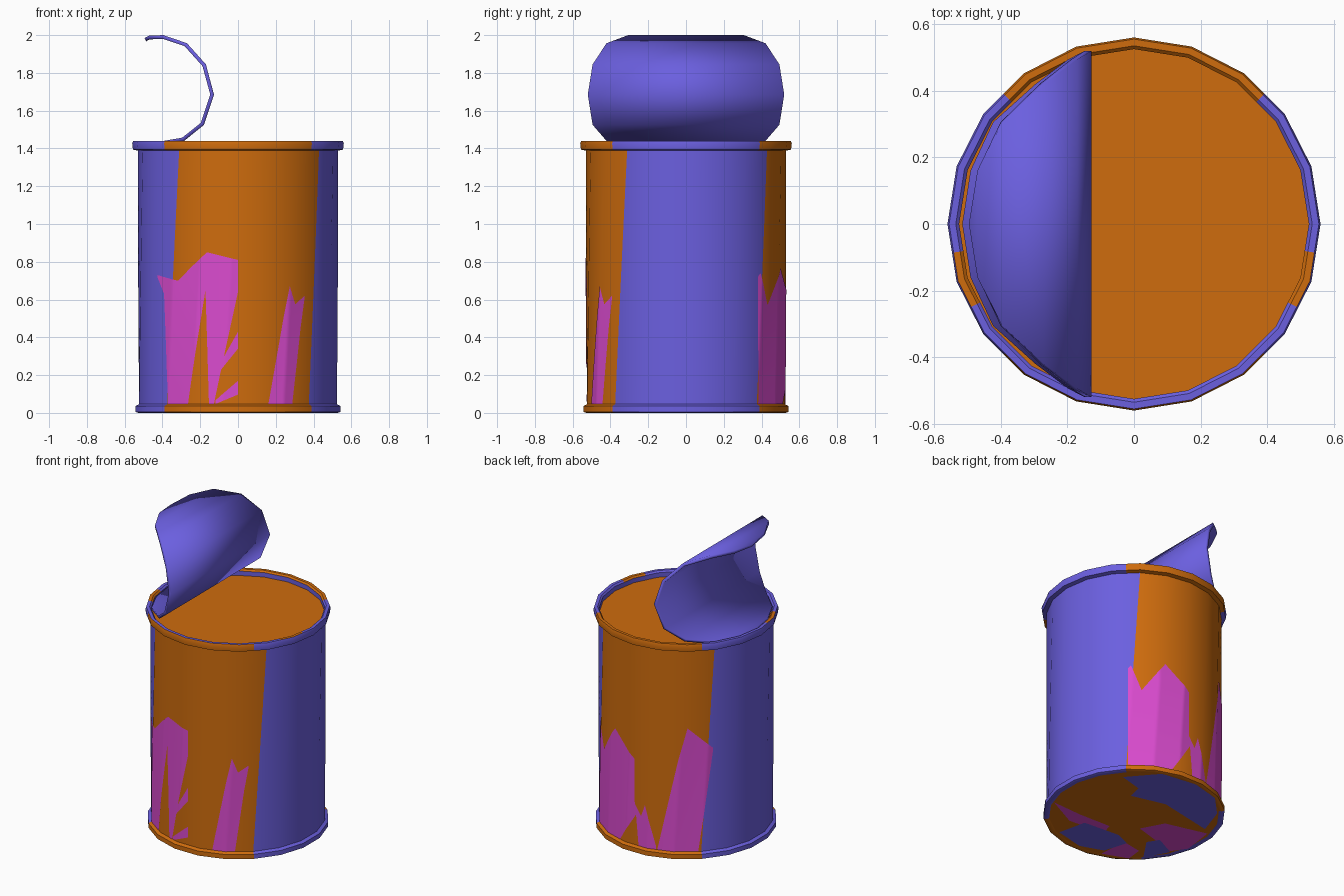
import bpy
from math import sin, cos, radians, floor

if "Cube" in bpy.data.objects:
    bpy.data.objects.remove(bpy.data.objects["Cube"])


def material(name, rgb):
    m = bpy.data.materials.new(name)
    m.diffuse_color = (*rgb, 1)
    m.use_nodes = True
    m.node_tree.nodes["Principled BSDF"].inputs["Base Color"].default_value = m.diffuse_color
    return m


METAL = material("metal", (0.147, 0.115, 0.74))
RUST = material("rust", (0.62, 0.15, 0.004))
LABEL = material("label", (0.70, 0.07, 0.62))


def make(name, verts, faces, mats, ids=None, smooth=40):
    me = bpy.data.meshes.new(name)
    me.from_pydata(verts, [], faces)
    ob = bpy.data.objects.new(name, me)
    bpy.context.collection.objects.link(ob)
    for m in mats:
        me.materials.append(m)
    if ids:
        me.polygons.foreach_set("material_index", ids)
    bpy.ops.object.select_all(action='DESELECT')
    ob.select_set(True)
    bpy.context.view_layer.objects.active = ob
    if smooth:
        bpy.ops.object.shade_smooth_by_angle(angle=radians(smooth))
    return ob


def polar(r, a, z):
    return (r * cos(radians(a)), r * sin(radians(a)), z)


# Twenty-sided ring stack; every side is halved so colours can change mid-side
def revolve(name, profile, rust):
    verts, faces, ids = [], [], []
    for r, z, twist in profile:
        for j in range(40):
            rr = r if j % 2 == 0 else r * cos(radians(9))
            verts.append(polar(rr, 9 * j - twist, z))
    for i in range(len(profile) - 1):
        for j in range(40):
            k = (j + 1) % 40
            faces.append((i * 40 + j, i * 40 + k, i * 40 + 40 + k, i * 40 + 40 + j))
            ids.append(int(any(lo <= j < hi for lo, hi in rust(i))))
    return make(name, verts, faces, [METAL, RUST], ids)


def twist_at(z):
    return 9 * (1 - (z - 0.045) / 1.345)


QUARTERS = [(6, 16), (26, 36)]
RIM_SIDE = [(5, 15), (25, 35)]
RIM_TOP = [(5, 15), (21, 23), (37, 39)]

# Can wall, seams leaning slightly
rows = [0.045 + 1.345 * i / 12 for i in range(13)]
revolve("can_wall", [(0.53, z, twist_at(z)) for z in rows], lambda i: QUARTERS)

# Rolled rims
revolve("bottom_rim", [(0.515, 0.004, 9), (0.535, 0, 9), (0.55, 0.006, 9),
                       (0.55, 0.036, 9), (0.53, 0.046, 9)], lambda i: QUARTERS)
revolve("top_rim", [(0.53, 1.388, 0), (0.556, 1.394, 0), (0.56, 1.425, 0), (0.555, 1.44, 0),
                    (0.535, 1.44, 0), (0.525, 1.43, 0), (0.525, 1.395, 0)],
        lambda i: RIM_SIDE if i < 3 else RIM_TOP if i < 5 else [])

# Rusty contents under the open lid, and the base
ring = [18 * i for i in range(20)]
make("contents", [polar(0.526, a, 1.40) for a in ring], [tuple(range(20))], [RUST], smooth=0)
make("base", [polar(0.52, a - 9, 0.004) for a in ring], [tuple(range(19, -1, -1))], [RUST], smooth=0)


# Flat stains on the base, drawn in a rotated frame
def stain(name, pts, mat):
    verts = []
    for s, t in pts:
        a, b = radians(141), radians(51)
        verts.append((0.54 * (s * cos(a) + t * cos(b)), 0.54 * (s * sin(a) + t * sin(b)), 0.001))
    ob = make(name, verts, [tuple(range(len(pts)))], [mat], smooth=0)
    if ob.data.polygons[0].normal.z > 0:
        ob.data.flip_normals()


stain("base_metal_large", [(-.14, .85), (.04, .6), (-.04, .43), (.35, .25), (.8, -.3),
                           (.93, .05), (.9, .4), (.68, .7), (.3, .93)], METAL)
stain("base_metal_small", [(-.83, -.4), (-.55, -.18), (-.16, -.45), (-.07, -.63),
                           (-.32, -.8), (-.6, -.7)], METAL)
stain("base_metal_edge", [(.15, -.6), (.3, -.55), (.42, -.82), (.12, -.95)], METAL)
stain("base_label_large", [(.07, -.3), (.35, -.18), (.83, -.4), (.62, -.74), (.42, -.8)], LABEL)
stain("base_label_strip", [(-.9, .27), (-.6, 0), (-.27, -.25), (-.33, -.4), (-.72, -.14)], LABEL)
stain("base_label_edge", [(-.35, -.87), (-.1, -.6), (.07, -.8), (-.04, -.97)], LABEL)


def interp(pts, a):
    for (a0, z0), (a1, z1) in zip(pts, pts[1:]):
        if a0 <= a <= a1:
            return z0 + (z1 - z0) * (a - a0) / (a1 - a0)
    return pts[-1][1]


# Torn label scraps hugging the wall: lower and upper outlines as (angle, height)
def scrap(name, low, high, n=10):
    stops = sorted({*range(low[0][0], low[-1][0] + 1)} | {p[0] for p in low + high})
    verts, faces = [], []
    for a in stops:
        z0, z1 = interp(low, a), interp(high, a)
        for i in range(n + 1):
            z = z0 + (z1 - z0) * i / n
            r = 0.53 * cos(radians(9)) / cos(radians((a + twist_at(z)) % 18 - 9))
            verts.append(polar(r + 0.003, a, z))
    for c in range(len(stops) - 1):
        for i in range(n):
            p = c * (n + 1) + i
            faces.append((p, p + n + 1, p + n + 2, p + 1))
    make(name, verts, faces, [LABEL])


B = 0.047
scrap("label_front_left",
      [(216, .72), (222, .63), (226, B), (240, B), (251, .65), (253, B), (256, B), (270, .64)],
      [(216, .73), (233, .70), (252, .85), (270, .81)])
scrap("label_front_sliver", [(256, .18), (270, .34)], [(256, .2), (270, .43)])
scrap("label_front_chip", [(257, B), (270, B + .05)], [(257, B + .02), (270, .17)])
scrap("label_front_right",
      [(288, B), (303, B), (309, .45), (312, .61)],
      [(288, B + .01), (297, .5), (301, .67), (305, .575), (312, .62)])
scrap("label_back_right",
      [(46, B), (76, B), (89, .3)],
      [(46, .72), (48, .74), (55, .57), (71, .77), (89, .62)])
scrap("label_back_middle",
      [(76, B), (90, .25), (92, B), (105, B)],
      [(76, B + .01), (89, .32), (94, .25), (97, .33), (105, B + .02)])
scrap("label_back_left",
      [(106, B), (133, B), (143, .71)],
      [(106, B + .01), (120, .66), (126, .87), (143, .73)])

# Peeled lid: a twenty-sided disc curled up along a side profile
curl = [(-.515, 1.412), (-.49, 1.412), (-.42, 1.415), (-.285, 1.44), (-.18, 1.525), (-.127, 1.685),
        (-.17, 1.845), (-.27, 1.957), (-.395, 2.0), (-.47, 1.997), (-.495, 1.985)]
verts, faces = [], []
for i, (x, z) in enumerate(curl):
    w = max(0.52 * sin(radians(18 * i)), 0.004)
    verts += [(x, -w, z), (x, w, z)]
for i in range(len(curl) - 1):
    faces.append((2 * i, 2 * i + 1, 2 * i + 3, 2 * i + 2))
lid = make("peeled_lid", verts, faces, [METAL])
sol = lid.modifiers.new("thickness", 'SOLIDIFY')
sol.thickness = 0.02
sol.offset = -1
